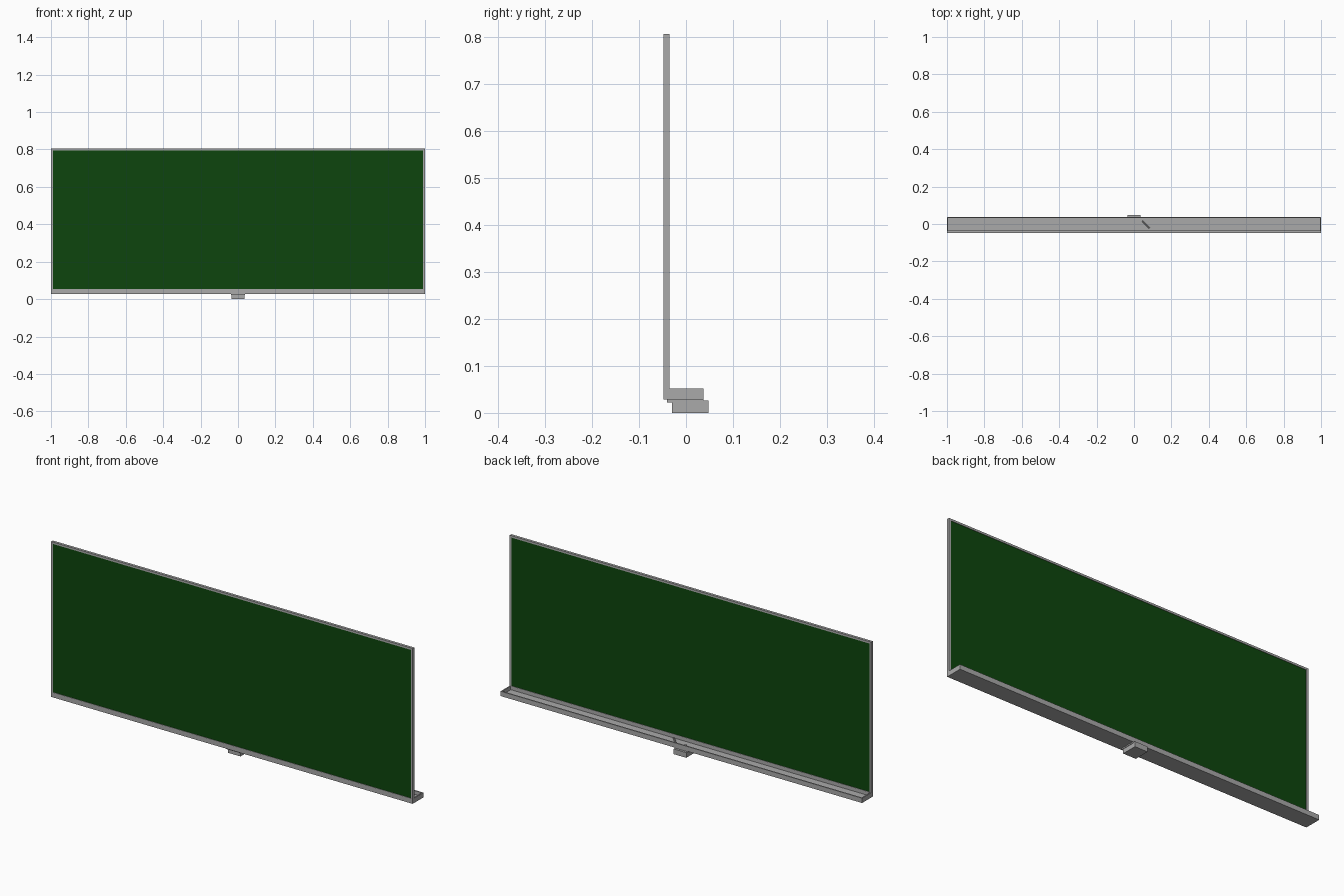
import bpy
from math import radians
from mathutils import Vector

cube = bpy.data.objects.get("Cube")
if cube:
    bpy.data.objects.remove(cube, do_unlink=True)


def material(name, rgb):
    m = bpy.data.materials.new(name)
    m.use_nodes = True
    colour = (*rgb, 1)
    m.diffuse_color = colour
    m.node_tree.nodes["Principled BSDF"].inputs["Base Color"].default_value = colour
    return m


GREY = material("aluminium grey", (0.40, 0.40, 0.40))
GREEN = material("board green", (0.004, 0.06, 0.004))


def box(name, low, high, mat=GREY):
    low, high = Vector(low), Vector(high)
    bpy.ops.mesh.primitive_cube_add(size=1, location=(low + high) / 2)
    ob = bpy.context.object
    ob.name = name
    ob.scale = high - low
    bpy.ops.object.transform_apply(location=False, rotation=False, scale=True)
    ob.data.materials.append(mat)
    return ob


def rod(name, radius, length, location, rotation):
    bpy.ops.mesh.primitive_cylinder_add(vertices=12, radius=radius, depth=length,
                                        location=location, rotation=rotation)
    ob = bpy.context.object
    ob.name = name
    ob.data.materials.append(GREY)
    bpy.ops.object.shade_smooth_by_angle()


# Board and its frame
FRONT, BACK, BASE, TOP, RIM = -0.048, -0.035, 0.028, 0.805, 0.01
box("board_panel", (-0.992, FRONT + 0.002, 0.05), (0.992, BACK - 0.002, TOP - 0.008), GREEN)
box("frame_top", (-1, FRONT, TOP - RIM), (1, BACK, TOP))
box("frame_bottom", (-1, FRONT, BASE), (1, BACK, 0.053))
for side, x in (("right", -1), ("left", 1 - RIM)):
    box("frame_" + side, (x, FRONT, 0.053), (x + RIM, BACK, TOP - RIM))

# Shallow tray along the back
EDGE, LIP = 0.037, 0.006
box("tray_floor", (-1, BACK, BASE), (1, EDGE, BASE + 0.006))
box("tray_lip", (-1, EDGE - LIP, BASE + 0.006), (1, EDGE, 0.052))
for side, x in (("right", -1), ("left", 1 - LIP)):
    box("tray_end_" + side, (x, BACK, BASE + 0.006), (x + LIP, EDGE - LIP, 0.052))

# Bracket under the tray
box("bracket_plate", (-0.037, -0.04, 0.022), (0.037, EDGE, BASE))
box("bracket_block", (-0.035, -0.03, 0), (0.035, 0.048, 0.026))

# Chalk lying in the tray and a small peg
rod("chalk", 0.004, 0.055, (0.064, -0.004, 0.038), (radians(90), 0, radians(45)))
rod("tray_peg", 0.007, 0.006, (0, 0.005, 0.036), (0, 0, 0))
